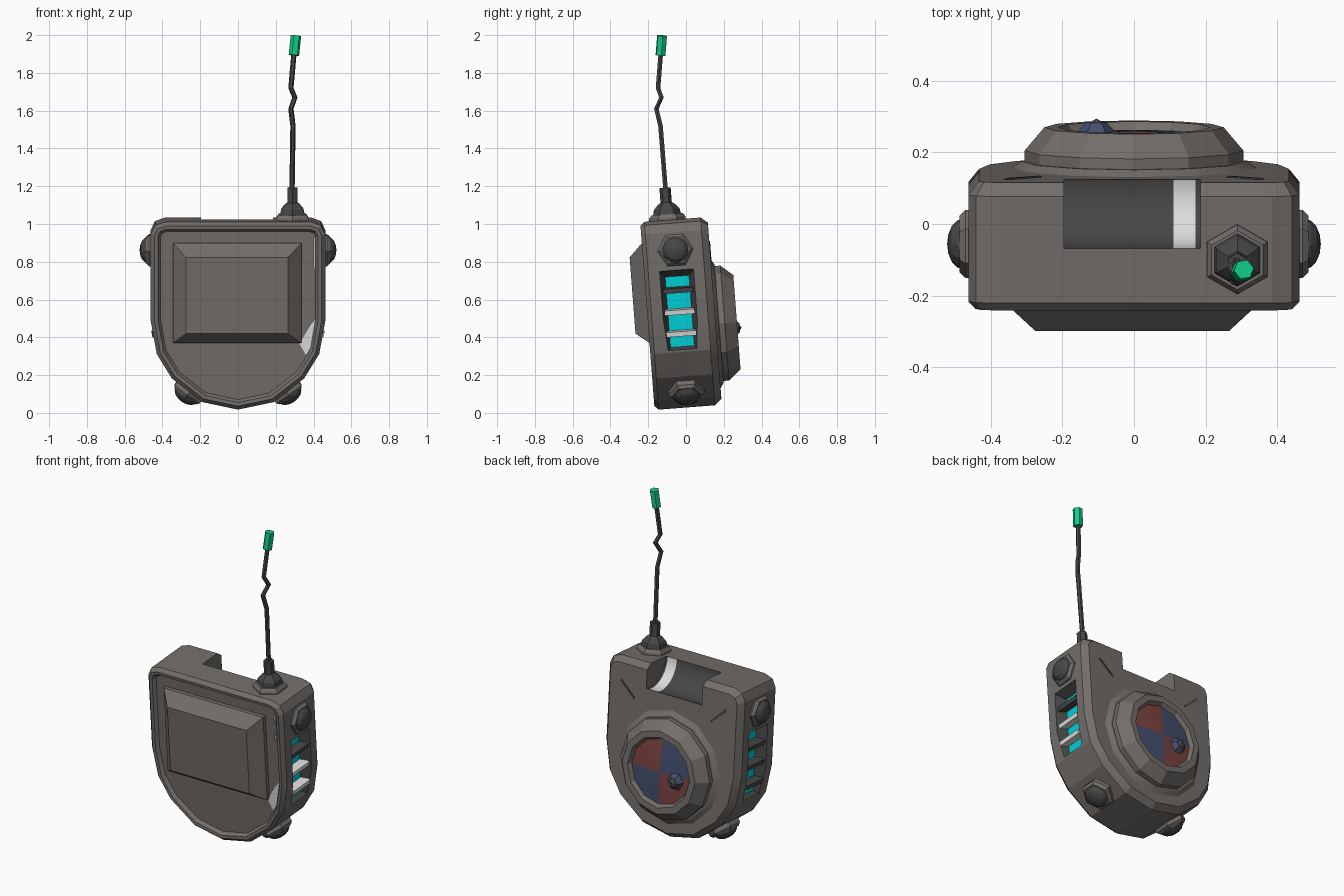
import bpy, bmesh, math
from mathutils import Vector, Matrix

if "Cube" in bpy.data.objects:
    bpy.data.objects.remove(bpy.data.objects["Cube"])

# Leaning frame shared by the whole handset
LEAN = Matrix.Translation((0, 0, 0.53)) @ Matrix.Rotation(math.radians(4.4), 4, 'X')
FLAT = Matrix.Identity(4)


def mat(name, r, g, b):
    m = bpy.data.materials.new(name)
    m.diffuse_color = (r, g, b, 1)
    m.use_nodes = True
    m.node_tree.nodes["Principled BSDF"].inputs["Base Color"].default_value = m.diffuse_color
    return m


GREY = mat("warm grey", 0.17, 0.155, 0.143)
DARK = mat("dark grey", 0.062, 0.062, 0.064)
CYAN = mat("cyan", 0.0, 0.62, 0.66)
GREEN = mat("green", 0.005, 0.60, 0.24)
RED = mat("dull red", 0.20, 0.055, 0.05)
BLUE = mat("slate blue", 0.058, 0.075, 0.15)
WHITE = mat("worn white", 0.72, 0.72, 0.72)


def finish(name, bm, mats, frame=LEAN, angle=18):
    bmesh.ops.remove_doubles(bm, verts=bm.verts, dist=1e-5)
    bmesh.ops.recalc_face_normals(bm, faces=bm.faces)
    bm.transform(frame)
    me = bpy.data.meshes.new(name)
    bm.to_mesh(me)
    bm.free()
    for m in mats:
        me.materials.append(m)
    ob = bpy.data.objects.new(name, me)
    bpy.context.collection.objects.link(ob)
    smooth(ob, angle)
    return ob


def smooth(ob, angle):
    bpy.ops.object.select_all(action='DESELECT')
    ob.select_set(True)
    bpy.context.view_layer.objects.active = ob
    bpy.ops.object.shade_smooth_by_angle(angle=math.radians(angle))


def loft(name, rings, mats, frame=LEAN, rule=None, cap=True):
    """Skin equal rings of points; rule(segment, face centre) picks the colour."""
    bm = bmesh.new()
    vs = [[bm.verts.new(p) for p in ring] for ring in rings]
    n = len(vs[0])
    for k in range(len(vs) - 1):
        for i in range(n):
            j = (i + 1) % n
            f = bm.faces.new((vs[k][i], vs[k][j], vs[k + 1][j], vs[k + 1][i]))
            if rule:
                f.material_index = rule(k, f.calc_center_median())
    if cap:
        bm.faces.new(vs[0])
        bm.faces.new(vs[-1])
    return finish(name, bm, mats, frame)


def lathe(name, profile, sides, at, axis, mats, frame=LEAN, rule=None, phase=0):
    """Turned part: profile of (radius, height) around an axis."""
    m = Matrix.Translation(at) @ Vector(axis).to_track_quat('Z', 'Y').to_matrix().to_4x4()
    rings = []
    for r, h in profile:
        angs = [phase + math.tau * i / sides for i in range(sides)]
        rings.append([m @ Vector((r * math.cos(a), r * math.sin(a), h)) for a in angs])
    return loft(name, rings, mats, frame, rule, cap=False)


def box(name, size, at, material, turn=FLAT, frame=LEAN):
    bm = bmesh.new()
    bmesh.ops.create_cube(bm, size=1)
    bm.transform(Matrix.Translation(at) @ turn @ Matrix.Diagonal((*size, 1)))
    return finish(name, bm, [material], frame)


def cut(target, cutter):
    mod = target.modifiers.new("cut", 'BOOLEAN')
    mod.object, mod.solver, mod.material_mode = cutter, 'EXACT', 'TRANSFER'
    bpy.context.view_layer.objects.active = target
    bpy.ops.object.modifier_apply(modifier=mod.name)
    bpy.data.objects.remove(cutter)


def tube(name, points, radius, material):
    """Six-sided rod through points, mitred by horizontal rings."""
    rings = [[Vector(p) + Vector((radius * math.cos(a), radius * math.sin(a), 0))
              for a in [math.tau * i / 6 for i in range(6)]] for p in points]
    return loft(name, rings, [material], FLAT)


# Shield-shaped case outline (x, z), right half then mirrored
half = [(0, -0.50), (0.19, -0.46), (0.35, -0.335), (0.43, -0.205), (0.462, -0.03),
        (0.462, 0.43), (0.44, 0.478), (0.385, 0.497)]
outline = [Vector(p) for p in half] + [Vector((-x, z)) for x, z in reversed(half[1:])]


def inset_ring(d, y):
    ring = []
    for i, p in enumerate(outline):
        a = (p - outline[i - 1]).normalized()
        b = (outline[(i + 1) % len(outline)] - p).normalized()
        na, nb = Vector((-a.y, a.x)), Vector((-b.y, b.x))
        q = p + (na + nb) * d / (1 + na.dot(nb))
        ring.append((q.x, y, q.y))
    return ring


case = loft("case", [inset_ring(*s) for s in [
    (0.052, -0.182), (0.038, -0.203), (0.02, -0.205), (0, -0.183),
    (0, 0.115), (0.03, 0.152)]], [GREY])

# Rounded scoop in the top rear edge, light at one end
scoop = lathe("scoop_cutter", [(0, -0.195), (0.145, -0.195), (0.145, 0.11), (0.145, 0.172),
              (0.145, 0.185), (0, 0.185)], 32, (0, 0.115, 0.495), (1, 0, 0), [DARK, WHITE, GREY],
              rule=lambda k, c: [2, 0, 1, 0, 2][k])
cut(case, scoop)


def rect(x, y0, y1, z0, z1):
    return [(x, y0, z0), (x, y1, z0), (x, y1, z1), (x, y0, z1)]


# Side vents: tapered recess, glowing plate and cross bars
for s, side in ((1, "right"), (-1, "left")):
    vent = loft("vent_cutter", [rect(s * 0.39, -0.09, 0.025, -0.17, 0.19),
                                rect(s * 0.50, -0.14, 0.075, -0.23, 0.25)], [DARK])
    cut(case, vent)
    box(side + "_vent_glow", (0.01, 0.13, 0.38), (s * 0.398, -0.033, 0.01), CYAN)
    for i, z in enumerate((0.125, 0.01, -0.105)):
        box(f"{side}_vent_bar_{i + 1}", (0.065, 0.16, 0.026), (s * 0.423, -0.033, z),
            WHITE if s > 0 and i else DARK, Matrix.Rotation(s * 0.15, 4, 'Y'))
smooth(case, 18)


# Raised front block with sloping sides
def front_rect(x0, x1, z0, z1, y):
    return [(x0, y, z0), (x1, y, z0), (x1, y, z1), (x0, y, z1)]


loft("front_block", [front_rect(-0.345, 0.335, -0.145, 0.385, -0.17),
                     front_rect(-0.345, 0.335, -0.145, 0.385, -0.205),
                     front_rect(-0.275, 0.265, -0.09, 0.315, -0.275)], [GREY])

# Worn patch on the front panel
bm = bmesh.new()
bm.faces.new([bm.verts.new((x, -0.187, z)) for x, z in
              [(0.325, -0.15), (0.36, -0.21), (0.385, -0.17), (0.41, -0.02), (0.385, -0.05)]])
finish("worn_patch", bm, [WHITE])
box("worn_edge", (0.008, 0.008, 0.17), (0.405, -0.19, 0.33), WHITE)

# Rear dial: base flange, bevelled housing and quartered face
lathe("dial_flange", [(0.345, 0.13), (0.345, 0.15), (0.315, 0.17), (0, 0.17)], 12,
      (0, 0, -0.07), (0, 1, 0), [GREY])
lathe("dial_housing", [(0.305, 0.14), (0.305, 0.20), (0.25, 0.265), (0.212, 0.265),
                       (0.197, 0.24), (0, 0.24)], 12, (0, 0, -0.07), (0, 1, 0), [GREY])
lathe("dial_face", [(0.197, 0.243), (0.10, 0.25), (0, 0.255)], 12, (0, 0, -0.07), (0, 1, 0),
      [RED, BLUE], rule=lambda k, c: 0 if c.x * (c.z + 0.07) > 0 else 1)
lathe("dial_pointer", [(0.055, 0), (0.028, 0.03), (0.018, 0.03), (0, 0.04)], 6,
      (-0.105, 0.247, -0.10), (0, 1, 0), [BLUE, DARK], rule=lambda k, c: int(k > 0))

# Diagonal grooves on the back
for s, side in ((1, "right"), (-1, "left")):
    box(side + "_back_groove", (0.13, 0.008, 0.012), (s * 0.31, 0.152, 0.32), DARK,
        Matrix.Rotation(-s * 0.75, 4, 'Y'))

# Hexagonal bolts with dark domes
bolt = [(0, -0.05), (0.095, -0.05), (0.095, 0.012), (0.08, 0.028), (0, 0.028)]
dome = [(0.07, 0.02), (0.066, 0.034), (0.05, 0.05), (0.026, 0.06), (0, 0.063)]
for s, side in ((1, "right"), (-1, "left")):
    for place, at, axis in (("upper", (s * 0.458, -0.03, 0.335), (s, 0, 0)),
                            ("lower", (s * 0.262, -0.03, -0.418), (s * 0.58, 0, -0.81))):
        lathe(f"{side}_{place}_bolt", bolt, 6, at, axis, [GREY])
        lathe(f"{side}_{place}_dome", dome, 12, at, axis, [DARK])

# Aerial: hex mount, dome, socket, kinked rod and tip
foot = (0.288, -0.06, 0.49)
lathe("aerial_mount", [(0.097, -0.02), (0.097, 0.02), (0.083, 0.038), (0, 0.038)], 6,
      foot, (0, 0, 1), [GREY], phase=math.pi / 2)
lathe("aerial_dome", [(0.074, 0.036), (0.068, 0.065), (0.045, 0.09), (0.03, 0.10),
                      (0.03, 0.178), (0, 0.178)], 6, foot, (0, 0, 1), [DARK], phase=math.pi / 2)
tube("aerial_rod", [(0.286, -0.108, 1.18), (0.291, -0.135, 1.52), (0.28, -0.157, 1.61),
                    (0.301, -0.13, 1.67), (0.28, -0.148, 1.72), (0.297, -0.133, 1.91)],
     0.014, DARK)
lathe("aerial_tip", [(0, 0), (0.028, 0), (0.028, 0.105), (0, 0.105)], 6,
      (0.296, -0.135, 1.893), (0.10, 0.08, 1), [GREEN], frame=FLAT)
